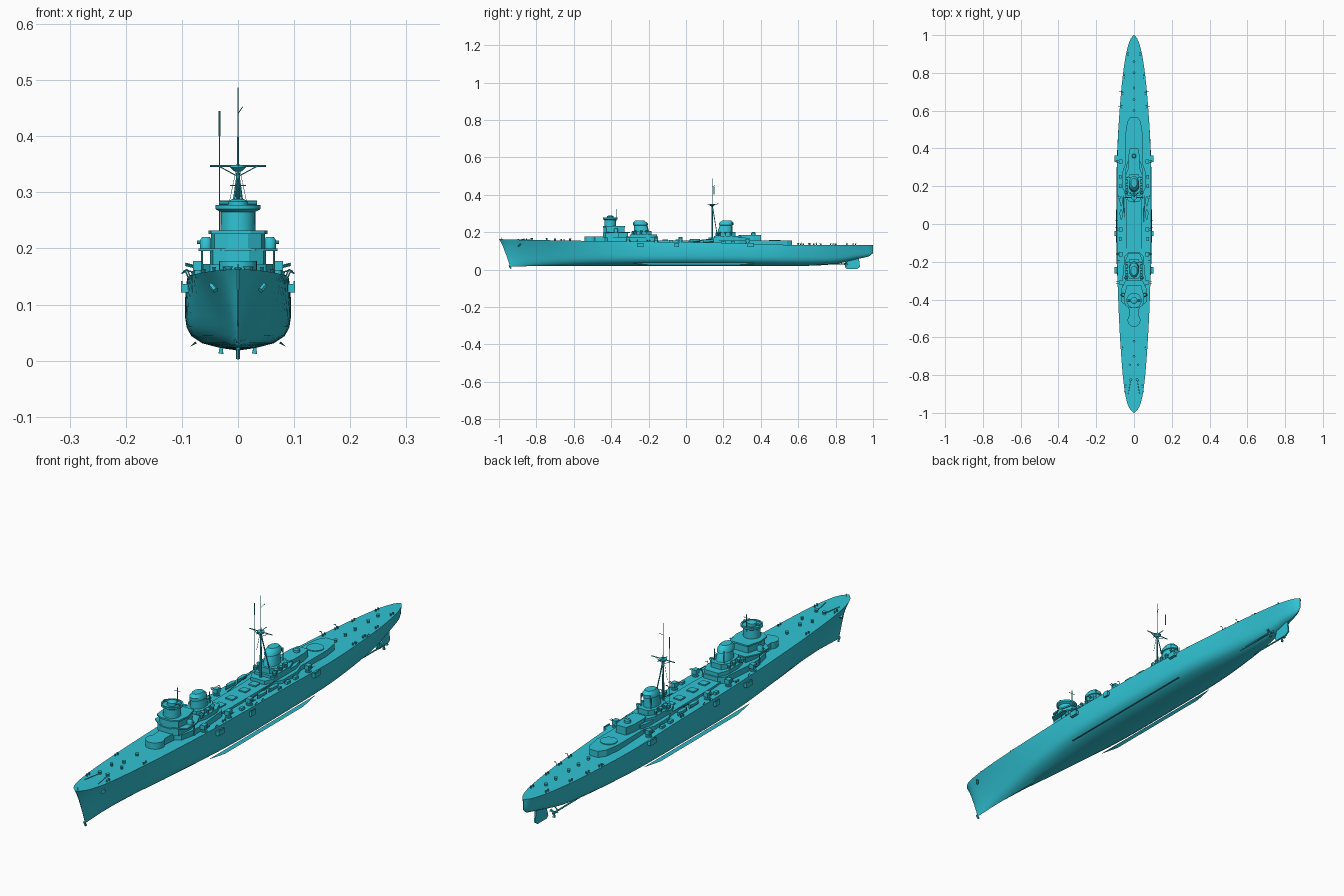
import bpy, bmesh, math
from mathutils import Vector
from math import sin, cos, pi

paint = bpy.data.materials.new("ship_paint")
paint.diffuse_color = (0.03, 0.55, 0.66, 1)


def finish(name, verts, faces, smooth=False):
    me = bpy.data.meshes.new(name)
    me.from_pydata(verts, [], faces)
    bm = bmesh.new()
    bm.from_mesh(me)
    bmesh.ops.remove_doubles(bm, verts=bm.verts, dist=1e-6)
    bmesh.ops.recalc_face_normals(bm, faces=bm.faces)
    bm.to_mesh(me)
    bm.free()
    ob = bpy.data.objects.new(name, me)
    ob.data.materials.append(paint)
    bpy.context.collection.objects.link(ob)
    if smooth:
        bpy.context.view_layer.objects.active = ob
        ob.select_set(True)
        bpy.ops.object.shade_smooth_by_angle(angle=math.radians(35))
        ob.select_set(False)
    return ob


def loft(name, rings, smooth=False):
    n = len(rings[0])
    faces = [(a * n + i, a * n + (i + 1) % n, (a + 1) * n + (i + 1) % n, (a + 1) * n + i)
             for a in range(len(rings) - 1) for i in range(n)]
    faces += [tuple(range(n)), tuple(range((len(rings) - 1) * n, len(rings) * n))]
    return finish(name, [p for r in rings for p in r], faces, smooth)


def box(name, x, y, z0, z1, w, d):
    q = [(-1, -1), (1, -1), (1, 1), (-1, 1)]
    return loft(name, [[(x + a * w / 2, y + b * d / 2, z) for a, b in q] for z in (z0, z1)])


def turned(name, x, y, prof, n=24, oy=1.0):
    """Stack of rings; prof = (radius, z, optional y shift)."""
    return loft(name, [[(x + p[0] * cos(2 * pi * i / n),
                         y + (p[2] if len(p) > 2 else 0) + p[0] * oy * sin(2 * pi * i / n), p[1])
                        for i in range(n)] for p in prof], True)


def house(name, half, z0, z1):
    """Deckhouse from one half of its plan outline (x, y)."""
    plan = half + [(-x, y) for x, y in reversed(half)]
    return loft(name, [[(x, y, z) for x, y in plan] for z in (z0, z1)])


def rod(name, a, b, r, n=6, r2=None):
    a, b = Vector(a), Vector(b)
    d = (b - a).normalized()
    u = d.orthogonal().normalized()
    v = d.cross(u)
    return loft(name, [[p + s * (u * cos(2 * pi * i / n) + v * sin(2 * pi * i / n))
                        for i in range(n)] for p, s in ((a, r), (b, r2 or r))], True)


def interp(tab, y, c):
    """Cubic interpolation of column c of a station table."""
    k = max(i for i in range(len(tab) - 1) if tab[i][0] <= y + 1e-9 or i == 0)
    a, b = tab[k], tab[k + 1]
    slope = lambda i, j: (tab[j][c] - tab[i][c]) / (tab[j][0] - tab[i][0])
    m0, m1 = slope(max(k - 1, 0), k + 1), slope(k, min(k + 2, len(tab) - 1))
    h = b[0] - a[0]
    t = min(max((y - a[0]) / h, 0), 1)
    return ((2*t**3 - 3*t*t + 1) * a[c] + (t**3 - 2*t*t + t) * h * m0
            + (3*t*t - 2*t**3) * b[c] + (t**3 - t*t) * h * m1)


# Hull: y, half breadth, deck height, keel height, fullness
stations = [(-1, .002, .163, .015, 0), (-.98, .021, .162, .015, .02), (-.95, .035, .161, .016, .06),
            (-.88, .05, .159, .018, .15), (-.75, .064, .157, .018, .33), (-.5, .08, .153, .018, .7),
            (-.2, .09, .149, .018, 1), (.2, .091, .143, .018, 1), (.45, .086, .134, .018, .95),
            (.65, .073, .131, .02, .8), (.8, .058, .13, .03, .65), (.92, .038, .13, .057, .55),
            (.98, .018, .13, .072, .5), (1, .002, .13, .088, .5)]
# Height fraction, midship breadth, end breadth
section = [(0, .0, .0), (.04, .36, .05), (.1, .68, .09), (.2, .89, .15), (.32, .98, .23),
           (.45, 1.01, .34), (.7, 1.02, .6), (.87, 1.01, .82), (1, .99, 1)]


def deck(y):
    return interp(stations, y, 2)


def breadth(y):
    return interp(stations, y, 1)


rings = []
for i in range(65):
    y = -cos(pi * i / 64)
    w, dz, kz, m = (interp(stations, y, c) for c in (1, 2, 3, 4))
    half = []
    for t, full, fine in section:
        rake = .06 * max(0, (-.5 - y) / .5) * (1 - t) ** .8
        half.append((w * (full * m + fine * (1 - m)), y + rake, kz + (dz - kz) * t))
    rings.append(half + [(-x, b, z) for x, b, z in reversed(half[1:])])
loft("hull", rings, True)

# Underwater gear
loft("rudder", [[(s * x, y, z) for x, y, z in
     ((.003, .85, .012), (.003, .86, .003), (.003, .915, .003), (.003, .93, .014), (.003, .925, .058), (.003, .865, .058))]
     for s in (-1, 1)])
rod("bow_skeg", (0, -.945, .022), (0, -.935, .004), .004)
for s in (-1, 1):
    loft("bilge_keel", [[(s * .076, y, .034), (s * (.076 + w), y, .034 - w), (s * .073, y, .031)]
                        for y, w in ((-.28, .001), (-.2, .009), (.28, .009), (.36, .001))])
    rod("propeller_shaft", (s * .03, .6, .032), (s * .03, .85, .03), .003)
    rod("shaft_strut", (s * .03, .83, .03), (s * .016, .84, .055), .002)
    rod("propeller_hub", (s * .03, .845, .03), (s * .03, .865, .03), .005, 8, .002)
    for k in range(3):
        a = 2 * pi * k / 3 + .5
        rod("propeller_blade", (s * .03, .852, .03),
            (s * .03 + .017 * cos(a), .855, .03 + .017 * sin(a)), .002, 4, .006)

# Forward superstructure
house("forward_deckhouse", [(.02, -.44), (.05, -.42), (.062, -.36), (.062, -.3), (.05, -.17), (.03, -.15)], .14, .172)
turned("forward_barbette", 0, -.51, [(.034, .145), (.034, .178)])
house("barbette_link", [(.024, -.5), (.03, -.42)], .145, .178)
house("bridge_base", [(.02, -.445), (.045, -.43), (.05, -.36), (.04, -.31)], .17, .197)
house("bridge_wing_deck", [(.03, -.44), (.07, -.41), (.07, -.35), (.045, -.3)], .195, .2)
house("bridge_level", [(.018, -.44), (.042, -.425), (.048, -.38), (.035, -.33)], .2, .226)
house("bridge_roof", [(.022, -.445), (.048, -.43), (.053, -.38), (.038, -.325)], .226, .232)
turned("control_tower", 0, -.405, [(.033, .17), (.031, .255), (.031, .265), (.04, .27), (.04, .277), (.034, .277), (.034, .272)])
turned("tower_director", 0, -.405, [(.018, .27), (.018, .284), (.01, .288)], 16)
rod("rangefinder", (-.034, -.405, .281), (.034, -.405, .281), .004, 8)
rod("tower_mast", (0, -.373, .26), (0, -.373, .325), .0018)
rod("tower_yard", (-.014, -.373, .312), (.014, -.373, .312), .001)
for s in (-1, 1):
    turned("wing_director", s * .057, -.375, [(.011, .2), (.011, .214), (.007, .22)], 12)
    rod("wing_rangefinder", (s * .042, -.375, .211), (s * .073, -.375, .211), .003)
    rod("bridge_stanchion", (s * .064, -.36, .15), (s * .064, -.36, .197), .002)


# Funnels with casings, raked caps and vents
def funnel(label, y, z0, flip):
    house(label + "_casing", [(.035, y - .06), (.046, y - .02), (.046, y + .045), (.03, y + .085)], z0, z0 + .022)
    house(label + "_upper_casing", [(.024, y - .05), (.034, y - .03), (.034, y + .035), (.022, y + .055)], z0 + .022, z0 + .042)
    turned(label + "_stack", 0, y, [(.03, z0 + .02, .004 * flip), (.026, z0 + .055, 0), (.023, .236, -.004 * flip),
           (.027, .238, -.004 * flip), (.026, .25, -.006 * flip), (.017, .262, -.008 * flip)], 24, 1.45)
    for s in (-1, 1):
        for dy in (-.03, 0, .03):
            turned(label + "_vent", s * .038, y + dy, [(.005, z0 + .02), (.005, z0 + .036), (.008, z0 + .038), (.006, z0 + .044)], 10)
        rod(label + "_steam_pipe", (s * .022, y + .036, z0 + .03), (s * .02, y + .036, .25), .002)
        turned(label + "_searchlight", s * .042, y - .045, [(.008, z0 + .022), (.008, z0 + .034), (.005, z0 + .038)], 10)


funnel("forward_funnel", -.24, .165, 1)
funnel("aft_funnel", .21, .158, -1)

# Midship and aft deckhouses
house("midship_deckhouse", [(.038, -.16), (.042, -.1), (.042, .1), (.045, .16), (.06, .19), (.06, .28), (.045, .32)], .135, .156)
house("aft_superstructure", [(.03, .12), (.045, .15), (.045, .29), (.035, .33)], .155, .17)
house("aft_control_house", [(.025, .28), (.03, .3), (.03, .36), (.022, .4)], .155, .186)
house("aft_deckhouse", [(.04, .27), (.045, .34), (.045, .48), (.036, .54), (.018, .567)], .12, .156)
turned("aft_director", 0, .36, [(.012, .185), (.012, .196), (.007, .2)], 12)
turned("aft_barbette", 0, .475, [(.031, .15), (.031, .159)])
for y in (-.11, -.04, .04, .1):
    box("hatch", 0, y, .15, .161, .03, .03)

# Tripod main mast with yards and antenna pole
rod("main_mast", (0, .14, .15), (0, .14, .35), .0045, 8, .003)
rod("topmast", (0, .14, .345), (0, .14, .487), .0018, 6, .0007)
turned("mast_platform", 0, .14, [(.006, .337), (.014, .344), (.014, .349)], 12)
rod("main_yard", (-.05, .14, .347), (.05, .14, .347), .0018)
rod("fore_aft_yard", (0, .115, .347), (0, .175, .351), .0015)
rod("signal_gaff", (0, .14, .44), (.008, .155, .452), .0008)
for s in (-1, 1):
    rod("mast_leg", (s * .024, .17, .165), (0, .142, .335), .0022)
    rod("yard_brace", (s * .035, .14, .347), (0, .14, .328), .001)
    rod("halyard", (s * .018, .14, .27), (s * .003, .14, .342), .0006, 4)
rod("antenna_pole", (-.033, .15, .17), (-.033, .15, .445), .0007, 5)
rod("antenna_tip", (-.033, .15, .4), (-.033, .15, .445), .0018)

# Secondary gun mounts, sponsons and boats on both sides
for s in (-1, 1):
    for y in (-.31, -.16, -.03, .33):
        z = deck(y) - .002
        turned("gun_pedestal", s * .071, y, [(.012, z), (.012, z + .006), (.007, z + .006), (.007, z + .014)], 12)
        box("gun_shield", s * .071, y, z + .012, z + .029, .018, .022)
        for g in (-.004, .004):
            rod("gun_barrel", (s * .078, y + g, z + .021), (s * .094, y + g, z + .025), .0014)
    for y, d in ((-.245, .035), (-.05, .025), (.345, .035)):
        box("side_sponson", s * .092, y, .121, .137, .02, d)
        box("sponson_rail", s * .1, y, .137, .142, .003, d)
    for y in (.05, .12):
        z = deck(y) + .008
        loft("ship_boat", [[(s * .068 + w * a, y + o, z + b) for a, b in ((-1, .009), (-.8, -.002), (0, -.007), (.8, -.002), (1, .009))]
                           for o, w in ((-.028, .001), (-.015, .007), (.012, .008), (.026, .004))], True)
    rod("boat_boom", (s * .052, .01, .15), (s * .054, .15, .165), .0015)
    for y in (-.08, .2, .25):
        box("ready_locker", s * .073, y, deck(y) - .002, deck(y) + .01, .012, .02)

    # Deck edge davits, bollards and anchor gear
    for y in (-.86, -.66, -.2, .14, .62, .69, .78, .9):
        b, z = breadth(y), deck(y)
        for o in (-.007, .007):
            turned("bollard", s * (b - .01), y + o, [(.0028, z - .002), (.0028, z + .006), (.004, z + .008)], 8)
    for y in (-.26, -.02, .02, .62, .7):
        b, z = breadth(y), deck(y)
        rod("davit", (s * (b - .005), y, z - .003), (s * (b + .002), y, z + .013), .0012)
        rod("davit_arm", (s * (b + .002), y, z + .013), (s * (b + .009), y, z + .009), .0012)
    turned("capstan", s * .017, -.825, [(.007, .155), (.005, .162), (.008, .168)], 12)
    rod("anchor_chain", (s * .017, -.825, .16), (s * .03, -.9, .161), .0015)
    rod("anchor", (s * .048, -.885, .135), (s * .04, -.895, .125), .005)
    turned("bow_vent", s * .022, -.745, [(.004, .153), (.004, .164), (.006, .168)], 8)
for y in (-.7, -.62, .6, .66, .72, .8, .86):
    turned("deck_vent", 0, y, [(.005, deck(y) - .002), (.005, deck(y) + .007), (.007, deck(y) + .01)], 10)
rod("jackstaff", (0, -.985, .16), (0, -.985, .172), .0012)
